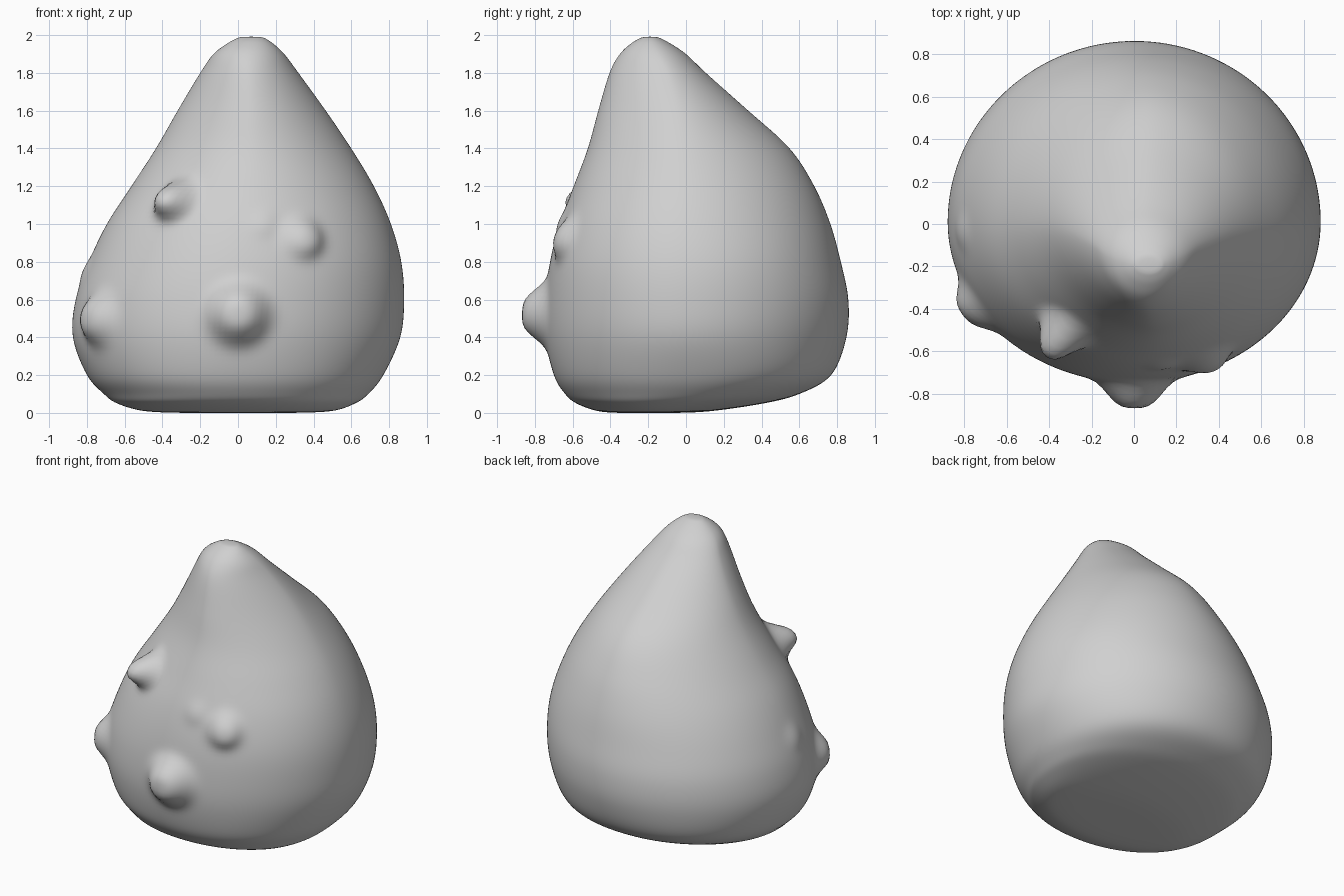
import bpy, bmesh, math
from mathutils import Vector

if "Cube" in bpy.data.objects:
    bpy.data.objects.remove(bpy.data.objects["Cube"])

SEGMENTS, STEPS = 180, 8

# Body profile rows: height, x range, y range, y of the widest point, roundness exponent
PROFILE = [
    (0, -.3, .3, -.36, -.04, -.2, 2), (.01, -.5, .5, -.47, .14, -.16, 2),
    (.05, -.64, .62, -.58, .41, -.08, 2.1), (.1, -.71, .69, -.64, .6, -.02, 2.1),
    (.2, -.8, .77, -.7, .77, .01, 2.1), (.4, -.875, .86, -.745, .85, .01, 2),
    (.6, -.86, .88, -.745, .86, .01, 2), (.8, -.79, .865, -.72, .82, .01, 2),
    (1, -.695, .81, -.67, .765, 0, 1.95), (1.2, -.565, .72, -.595, .68, 0, 1.88),
    (1.4, -.435, .6, -.52, .55, -.01, 1.8), (1.6, -.32, .465, -.465, .33, -.04, 1.75),
    (1.8, -.2, .32, -.405, .105, -.1, 1.8), (1.9, -.13, .245, -.35, 0, -.15, 1.9),
    (1.96, -.05, .18, -.285, -.09, -.18, 2), (1.99, .01, .13, -.23, -.15, -.19, 2),
]

# Bumps: centre, height, radius, upward lean
BUMPS = [
    ((-.32, -.5, 1.11), .15, .14, .1),
    ((0, -.74, .52), .12, .2, 0),
    ((-.74, -.39, .5), .075, .17, 0),
    ((.34, -.62, .92), .06, .14, 0),
    ((.13, -.66, .99), .015, .09, 0),
    ((-.8, -.03, .75), .015, .1, 0),
]


def smooth_row(i, t):
    """Catmull-Rom blend between profile rows i and i + 1."""
    last = len(PROFILE) - 1
    rows = [PROFILE[min(max(i + k, 0), last)] for k in (-1, 0, 1, 2)]
    return [b + t * ((c - a) + t * ((2 * a - 5 * b + 4 * c - d) + t * (3 * (b - c) + d - a))) / 2
            for a, b, c, d in zip(*rows)]


def add_ring(bm, row):
    """One cross-section: four superellipse quarters sharing a centre."""
    z, x0, x1, y0, y1, yc, n = row
    xc = (x0 + x1) / 2
    ring = []
    for s in range(SEGMENTS):
        a = math.tau * s / SEGMENTS
        c, d = math.cos(a), math.sin(a)
        r = (abs(c) ** n + abs(d) ** n) ** (-1 / n)
        depth = y1 - yc if d > 0 else yc - y0
        ring.append(bm.verts.new((xc + (x1 - xc) * r * c, yc + depth * r * d, z)))
    return ring


def cap(bm, ring, centre, flip):
    tip = bm.verts.new(centre)
    for a, b in zip(ring, ring[1:] + ring[:1]):
        bm.faces.new((b, a, tip) if flip else (a, b, tip))


# Leaning, rounded cone body
bm = bmesh.new()
rows = [smooth_row(i, k / STEPS) for i in range(len(PROFILE) - 1) for k in range(STEPS)]
rows.append(PROFILE[-1])
rings = [add_ring(bm, row) for row in rows]
for low, high in zip(rings, rings[1:]):
    for s in range(SEGMENTS):
        n = (s + 1) % SEGMENTS
        bm.faces.new((low[s], low[n], high[n], high[s]))
cap(bm, rings[0], (0, -.2, 0), True)
cap(bm, rings[-1], (.07, -.19, 2), False)

# Blunt bumps pulled out of the surface
for centre, height, radius, lean in BUMPS:
    base = min((v.co for v in bm.verts), key=lambda p: (p - Vector(centre)).length).copy()
    out = Vector((base.x, base.y, 0)).normalized() + Vector((0, 0, lean))
    for v in bm.verts:
        t = (v.co - base).length / radius
        if t < 1:
            u = min(1, (1 - t) / .68)
            v.co += out * height * u * u * (3 - 2 * u)

# Even out the surface lightly
for _ in range(4):
    bmesh.ops.smooth_vert(bm, verts=bm.verts, factor=.5,
                          use_axis_x=True, use_axis_y=True, use_axis_z=True)

mesh = bpy.data.meshes.new("body")
bm.to_mesh(mesh)
bm.free()
body = bpy.data.objects.new("body", mesh)
bpy.context.collection.objects.link(body)

# Plain grey clay colour
clay = bpy.data.materials.new("grey_clay")
clay.use_nodes = True
clay.diffuse_color = (.63, .63, .63, 1)
clay.node_tree.nodes["Principled BSDF"].inputs["Base Color"].default_value = (.63, .63, .63, 1)
mesh.materials.append(clay)

mesh.polygons.foreach_set("use_smooth", [True] * len(mesh.polygons))
